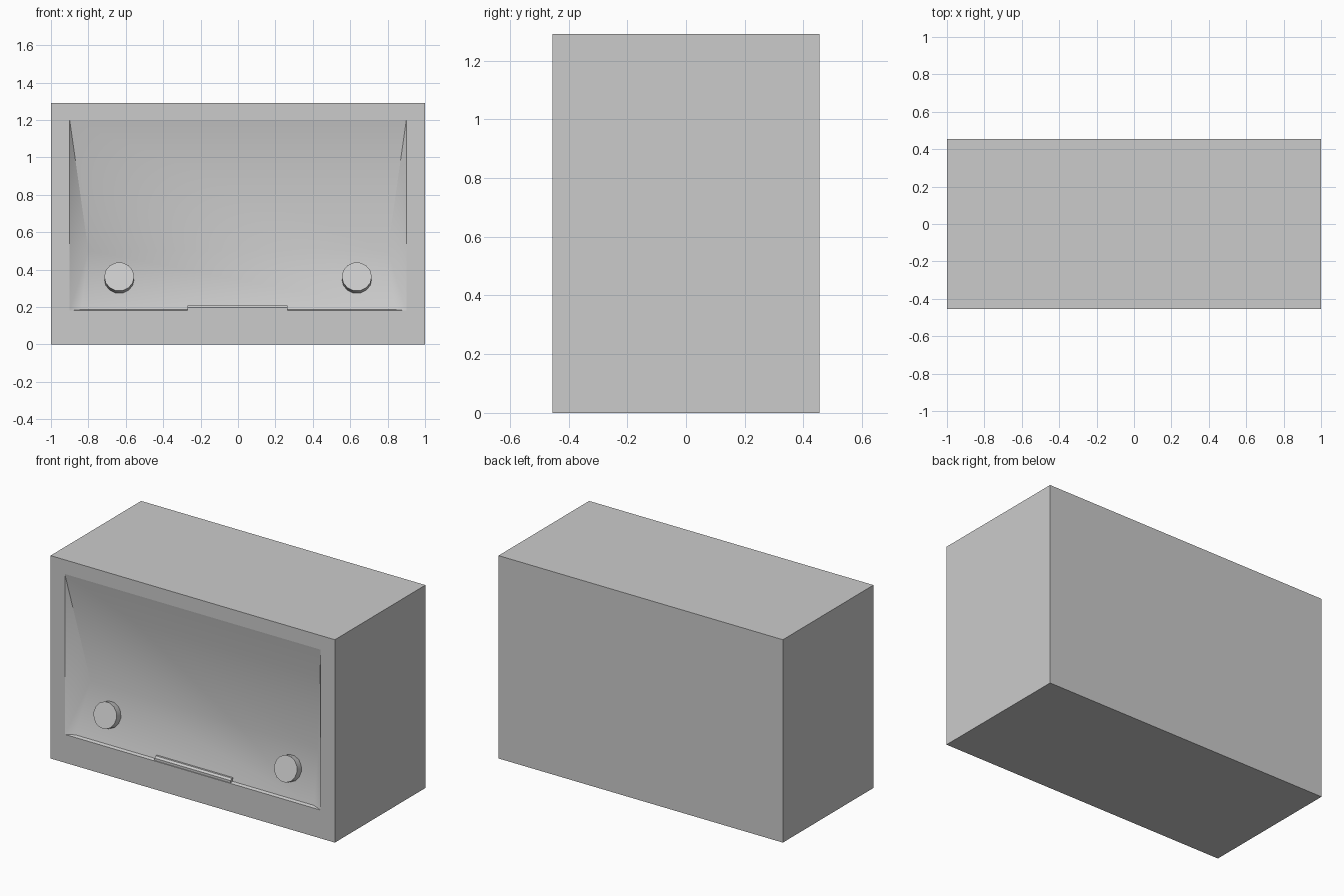
import bpy, bmesh, math
from mathutils import Matrix, Vector

if "Cube" in bpy.data.objects:
    bpy.data.objects.remove(bpy.data.objects["Cube"])

HALF_W, FRONT, HEIGHT = 1.0, -0.455, 1.29


def make_object(name, bm):
    bmesh.ops.recalc_face_normals(bm, faces=bm.faces[:])
    mesh = bpy.data.meshes.new(name)
    bm.to_mesh(mesh)
    bm.free()
    ob = bpy.data.objects.new(name, mesh)
    bpy.context.collection.objects.link(ob)
    return ob


def smooth(ob, degrees):
    bpy.ops.object.select_all(action='DESELECT')
    ob.select_set(True)
    bpy.context.view_layer.objects.active = ob
    bpy.ops.object.shade_smooth_by_angle(angle=math.radians(degrees))


# Cabinet body: box with an open frame on the front
bm = bmesh.new()
bmesh.ops.create_cube(bm, size=1)
for v in bm.verts:
    v.co = (v.co.x * 2 * HALF_W, v.co.y * -2 * FRONT, (v.co.z + 0.5) * HEIGHT)
bm.normal_update()
front = min(bm.faces, key=lambda f: f.calc_center_median().y)
bmesh.ops.inset_region(bm, faces=[front], thickness=0.1)
for v in front.verts:
    v.co = (math.copysign(0.9, v.co.x), FRONT, 1.2 if v.co.z > 0.6 else 0.18)
bmesh.ops.delete(bm, geom=[front], context='FACES_ONLY')
make_object("cabinet_body", bm)

# Recessed control panel: folds inward, with sloping side walls and a small ledge
bm = bmesh.new()
rows = [(0.9, 0.0, 1.2), (0.8, 0.117, 0.5), (0.838, 0.02, 0.186), (0.9, 0.0, 0.18)]
left, right = [[bm.verts.new((s * x, FRONT + d, z)) for x, d, z in rows] for s in (-1, 1)]
for i in range(3):
    bm.faces.new((left[i], left[i + 1], right[i + 1], right[i]))
for side in (left, right):
    bm.faces.new((side[0], side[1], side[3]))
    bm.faces.new((side[1], side[2], side[3]))
panel = make_object("recessed_panel", bm)
if panel.data.polygons[0].normal.y > 0:
    panel.data.flip_normals()
smooth(panel, 50)

# Knobs: short cylinders standing square to the sloped lower panel
tilt = math.radians(17)
axis = Vector((0, -math.cos(tilt), math.sin(tilt)))
depth = 0.07
for side, label in ((-1, "left"), (1, "right")):
    bm = bmesh.new()
    bmesh.ops.create_cone(bm, cap_ends=True, segments=14, radius1=0.08, radius2=0.08, depth=depth)
    cap = Vector((side * 0.635, FRONT + 0.026, 0.362))
    turn = axis.to_track_quat('Z', 'X').to_matrix().to_4x4()
    bm.transform(Matrix.Translation(cap - axis * depth / 2) @ turn)
    smooth(make_object(label + "_knob", bm), 30)

# Handle bar: chamfered strip along the lower lip
bm = bmesh.new()
profile = [(0.003, 0.181), (0.003, 0.196), (0.014, 0.207), (0.032, 0.207), (0.045, 0.196), (0.045, 0.181)]
strip = bm.faces.new([bm.verts.new((-0.27, FRONT + d, z)) for d, z in profile])
out = bmesh.ops.extrude_face_region(bm, geom=[strip], use_keep_orig=True)
for g in out["geom"]:
    if isinstance(g, bmesh.types.BMVert):
        g.co.x = 0.265
make_object("handle_bar", bm)
